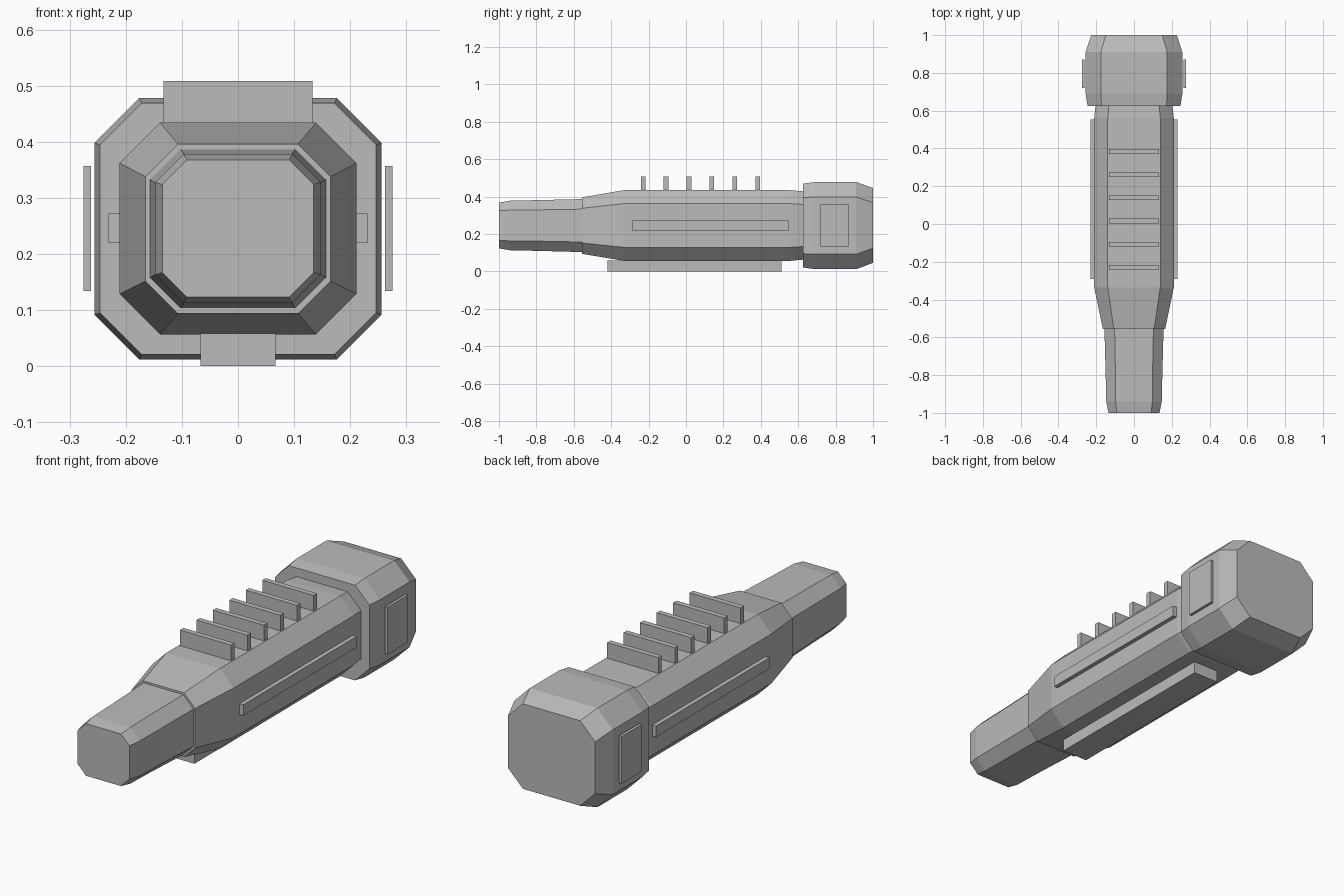
import bpy
import bmesh

cube = bpy.data.objects.get("Cube")
if cube:
    bpy.data.objects.remove(cube, do_unlink=True)

# Single flat colour
grey = bpy.data.materials.new("plain_grey")
grey.use_nodes = True
colour = (0.5, 0.5, 0.5, 1)
grey.diffuse_color = colour
grey.node_tree.nodes["Principled BSDF"].inputs["Base Color"].default_value = colour


def finish(name, bm):
    bmesh.ops.recalc_face_normals(bm, faces=bm.faces)
    mesh = bpy.data.meshes.new(name)
    bm.to_mesh(mesh)
    bm.free()
    mesh.materials.append(grey)
    obj = bpy.data.objects.new(name, mesh)
    bpy.context.scene.collection.objects.link(obj)
    return obj


def loft(name, sections):
    """Chamfered box sections (y, half width, bottom, top, chamfer) joined along y."""
    bm = bmesh.new()
    rings = []
    for y, w, low, high, c in sections:
        outline = [(w - c, low), (w, low + c), (w, high - c), (w - c, high)]
        outline += [(-x, z) for x, z in reversed(outline)]
        rings.append([bm.verts.new((x, y, z)) for x, z in outline])
    for a, b in zip(rings, rings[1:]):
        for i in range(len(a)):
            j = (i + 1) % len(a)
            bm.faces.new((a[i], a[j], b[j], b[i]))
    bm.faces.new(rings[0])
    bm.faces.new(rings[-1])
    return finish(name, bm)


def box(name, x, y, z):
    """Box from (min, max) pairs on each axis."""
    bm = bmesh.new()
    bmesh.ops.create_cube(bm, size=1)
    for v in bm.verts:
        v.co = [r[0] if k < 0 else r[1] for k, r in zip(v.co, (x, y, z))]
    return finish(name, bm)


# Tapered grip at the front
loft("nose", [
    (-1.0, 0.135, 0.123, 0.368, 0.044),
    (-0.94, 0.147, 0.113, 0.378, 0.05),
    (-0.8, 0.15, 0.11, 0.381, 0.052),
    (-0.54, 0.157, 0.103, 0.387, 0.054),
])

# Main housing
loft("body", [
    (-0.555, 0.165, 0.094, 0.396, 0.058),
    (-0.335, 0.211, 0.057, 0.434, 0.072),
    (0.56, 0.211, 0.057, 0.434, 0.072),
    (0.64, 0.202, 0.064, 0.427, 0.07),
])

# Larger block at the back
loft("head", [
    (0.625, 0.246, 0.021, 0.469, 0.074),
    (0.69, 0.256, 0.012, 0.478, 0.08),
    (0.91, 0.256, 0.012, 0.478, 0.08),
    (1.0, 0.227, 0.046, 0.446, 0.078),
])

# Row of upright fins on top
for i in range(6):
    y = -0.229 + i * 0.1225
    box(f"top_fin_{i + 1}", (-0.133, 0.133), (y - 0.0125, y + 0.0125), (0.43, 0.508))

# Rail underneath
box("bottom_rail", (-0.067, 0.067), (-0.42, 0.51), (0, 0.058))

# Side strips and head plates
for side, s in (("left", 1), ("right", -1)):
    box(f"{side}_strip", sorted((s * 0.21, s * 0.231)), (-0.29, 0.552), (0.22, 0.272))
    box(f"{side}_head_plate", sorted((s * 0.262, s * 0.275)), (0.72, 0.872), (0.134, 0.357))
